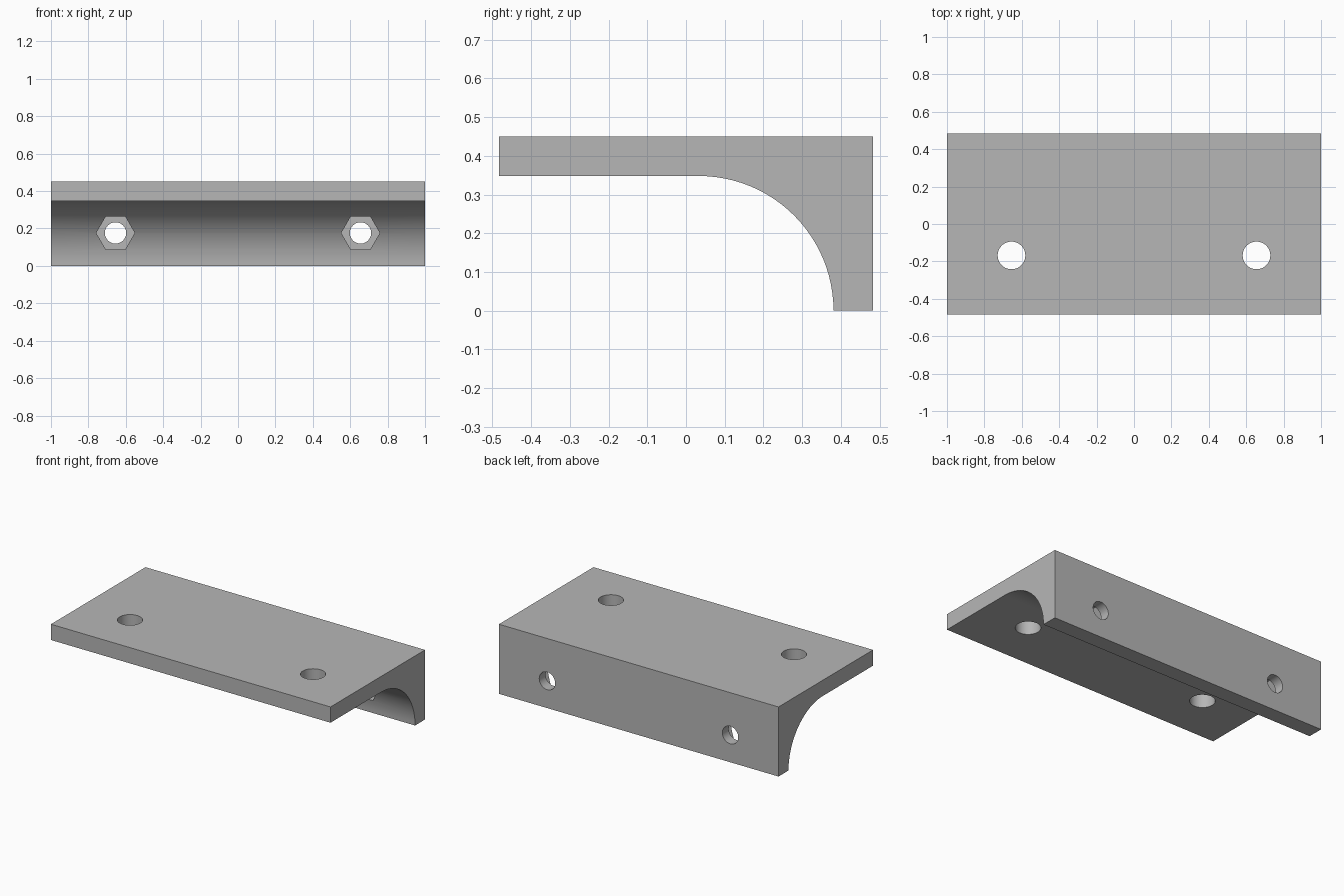
import bpy, bmesh
from math import cos, sin, pi, radians
from mathutils import Vector

cube = bpy.data.objects.get("Cube")
if cube:
    bpy.data.objects.remove(cube, do_unlink=True)

HALF_LENGTH, HALF_DEPTH, HEIGHT = 1.0, 0.483, 0.45
WALL = 0.102                  # plate and flange thickness
RADIUS = HEIGHT - WALL        # inner fillet
HOLE_X, POCKET_FLOOR = 0.655, 0.418

grey = bpy.data.materials.new("plain grey")
grey.use_nodes = True
colour = (0.47, 0.47, 0.47, 1)
grey.diffuse_color = colour
grey.node_tree.nodes["Principled BSDF"].inputs["Base Color"].default_value = colour


def prism(name, points, sweep):
    """Extrude a closed outline along the sweep vector."""
    bm = bmesh.new()
    face = bm.faces.new([bm.verts.new(p) for p in points])
    moved = bmesh.ops.extrude_face_region(bm, geom=[face], use_keep_orig=True)["geom"]
    verts = [v for v in moved if isinstance(v, bmesh.types.BMVert)]
    bmesh.ops.translate(bm, verts=verts, vec=Vector(sweep))
    bmesh.ops.recalc_face_normals(bm, faces=bm.faces)
    mesh = bpy.data.meshes.new(name)
    bm.to_mesh(mesh)
    bm.free()
    obj = bpy.data.objects.new(name, mesh)
    bpy.context.collection.objects.link(obj)
    mesh.materials.append(grey)
    return obj


def ring(radius, sides):
    return [(radius * cos(2 * pi * i / sides), radius * sin(2 * pi * i / sides))
            for i in range(sides)]


# Bracket body: L-shaped section with a quarter-round inner corner
inner = HALF_DEPTH - WALL
steps = 24
arc = [(inner - RADIUS + RADIUS * cos(pi / 2 * i / steps),
        RADIUS * sin(pi / 2 * i / steps)) for i in range(steps + 1)]
section = [(HALF_DEPTH, 0)] + arc + [
    (-HALF_DEPTH, RADIUS), (-HALF_DEPTH, HEIGHT), (HALF_DEPTH, HEIGHT)]
bracket = prism("bracket", [(-HALF_LENGTH, y, z) for y, z in section],
                (2 * HALF_LENGTH, 0, 0))

# Cutters: plate holes, flange holes and hexagonal nut pockets on each side
cutters = []
for side in (-1, 1):
    x = side * HOLE_X
    cutters += [
        prism("plate_hole_cutter",
              [(x + a, -0.168 + b, 0.2) for a, b in ring(0.074, 40)], (0, 0, 0.4)),
        prism("nut_pocket_cutter",
              [(x + a, -0.1, 0.176 + b) for a, b in ring(0.103, 6)],
              (0, POCKET_FLOOR + 0.1, 0)),
        prism("flange_hole_cutter",
              [(x + a, 0.3, 0.176 + b) for a, b in ring(0.057, 40)], (0, 0.4, 0)),
    ]

bpy.context.view_layer.objects.active = bracket
for cutter in cutters:
    cutter.hide_render = True
    mod = bracket.modifiers.new("cut", "BOOLEAN")
    mod.operation, mod.solver, mod.object = "DIFFERENCE", "EXACT", cutter
    bpy.ops.object.modifier_apply(modifier=mod.name)
    bpy.data.objects.remove(cutter, do_unlink=True)

# Smooth fillet and hole walls, crisp edges
bpy.ops.object.select_all(action="DESELECT")
bracket.select_set(True)
bpy.ops.object.shade_smooth_by_angle(angle=radians(30))
